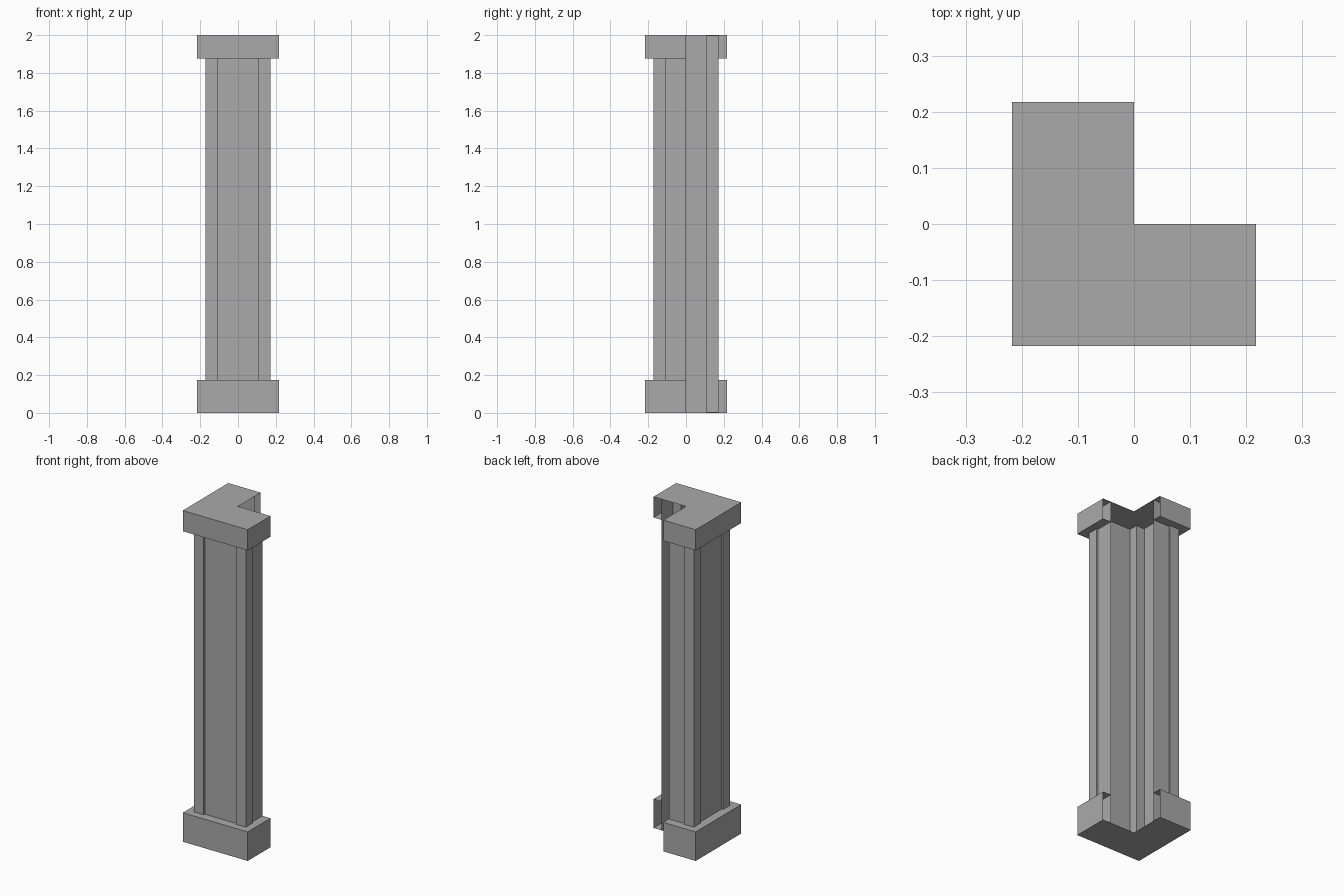
import bpy
import bmesh

cube = bpy.data.objects.get("Cube")
if cube:
    bpy.data.objects.remove(cube, do_unlink=True)

stone = bpy.data.materials.new("grey_stone")
stone.use_nodes = True
stone.diffuse_color = (0.4, 0.4, 0.4, 1)
stone.node_tree.nodes["Principled BSDF"].inputs["Base Color"].default_value = stone.diffuse_color

HEIGHT = 2.0
CAP = 0.217       # half width of base and capital
PANEL = 0.163     # half width of the recessed walls
PILASTER = 0.173  # half width over the corner strips
INNER = 0.108     # inner edge of the corner strips


def make_object(name, bm):
    mesh = bpy.data.meshes.new(name)
    bm.normal_update()
    bm.to_mesh(mesh)
    bm.free()
    mesh.materials.append(stone)
    obj = bpy.data.objects.new(name, mesh)
    bpy.context.collection.objects.link(obj)
    return obj


def corner_shell(name, sections, plate_z=None):
    """Loft an open L-shaped path through (half width, z) sections, bottom to top."""
    bm = bmesh.new()
    rows = []
    for r, z in sections:
        path = [(0, r), (-r, r), (-r, -r), (r, -r), (r, 0)]
        rows.append([bm.verts.new((x, y, z)) for x, y in path])
    for low, high in zip(rows, rows[1:]):
        for i in range(len(low) - 1):
            bm.faces.new((low[i], low[i + 1], high[i + 1], high[i]))
    # L-shaped end plate
    if plate_z is not None:
        row = rows[0] if plate_z == sections[0][1] else rows[-1]
        loop = row + [bm.verts.new((0, 0, plate_z))]
        bm.faces.new(loop if plate_z > 0 else loop[::-1])
    return make_object(name, bm)


def box(name, x0, x1, y0, y1, z0, z1):
    bm = bmesh.new()
    bmesh.ops.create_cube(bm, size=1)
    for v in bm.verts:
        v.co.x = x1 if v.co.x > 0 else x0
        v.co.y = y1 if v.co.y > 0 else y0
        v.co.z = z1 if v.co.z > 0 else z0
    return make_object(name, bm)


# Base, walls and capital, all open towards the inner corner
corner_shell("base", [(CAP, 0), (CAP, 0.175), (PANEL, 0.175)], plate_z=0)
corner_shell("shaft_walls", [(PANEL, 0), (PANEL, HEIGHT)])
corner_shell("capital", [(PANEL, 1.875), (CAP, 1.875), (CAP, HEIGHT)], plate_z=HEIGHT)

# Raised strips at the three outer corners
low, high = (-PILASTER, -INNER), (INNER, PILASTER)
for name, xs, ys in (("front_right", low, low),
                     ("front_left", high, low),
                     ("back_right", low, high)):
    box(name + "_pilaster", *xs, *ys, 0.001, HEIGHT - 0.001)
